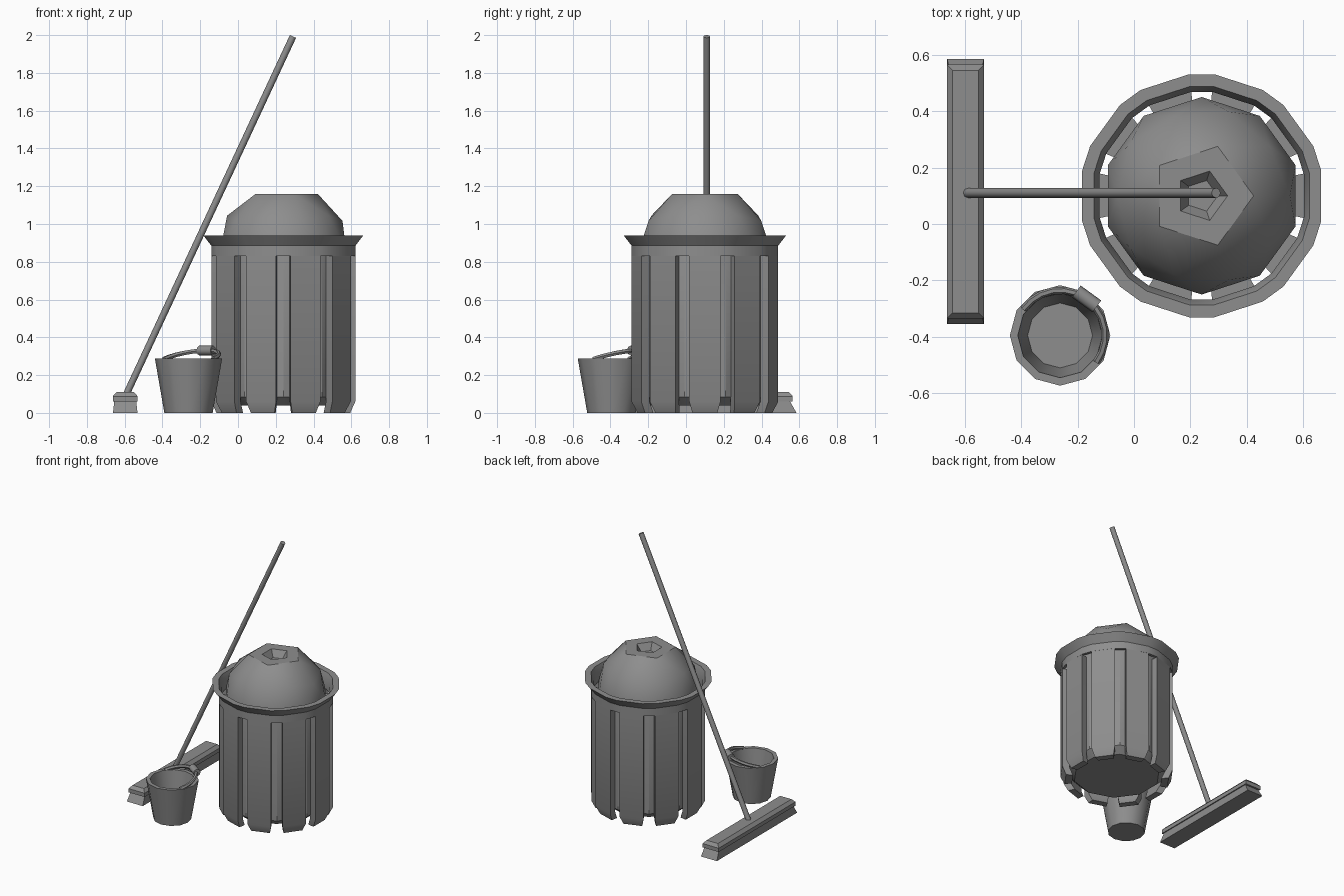
import bpy, bmesh
from math import sin, cos, radians, pi
from mathutils import Vector

if "Cube" in bpy.data.objects:
    bpy.data.objects.remove(bpy.data.objects["Cube"], do_unlink=True)

grey = bpy.data.materials.new("plain_grey")
grey.use_nodes = True
colour = (0.27, 0.27, 0.27, 1)
grey.diffuse_color = colour
grey.node_tree.nodes["Principled BSDF"].inputs["Base Color"].default_value = colour


def finish(bm, name, loc=(0, 0, 0), smooth=30):
    bmesh.ops.recalc_face_normals(bm, faces=bm.faces)
    mesh = bpy.data.meshes.new(name)
    bm.to_mesh(mesh)
    bm.free()
    mesh.materials.append(grey)
    ob = bpy.data.objects.new(name, mesh)
    ob.location = loc
    bpy.context.collection.objects.link(ob)
    bpy.ops.object.select_all(action='DESELECT')
    ob.select_set(True)
    bpy.context.view_layer.objects.active = ob
    bpy.ops.object.shade_smooth_by_angle(angle=radians(smooth))
    return ob


def loft(bm, rings, caps=True, closed=False):
    """Skin a list of point rings with quads."""
    vs = [[bm.verts.new(p) for p in ring] for ring in rings]
    pairs = list(zip(vs, vs[1:])) + ([(vs[-1], vs[0])] if closed else [])
    n = len(vs[0])
    for a, b in pairs:
        for i in range(n):
            j = (i + 1) % n
            bm.faces.new((a[i], a[j], b[j], b[i]))
    if caps and not closed:
        bm.faces.new(vs[0])
        bm.faces.new(vs[-1])


def ring(r, z, degrees):
    return [(r * cos(radians(a)), r * sin(radians(a)), z) for a in degrees]


def rect(hx, hy, z):
    return [(-hx, -hy, z), (hx, -hy, z), (hx, hy, z), (-hx, hy, z)]


def tube(name, points, radius, sides, loc=(0, 0, 0)):
    bm = bmesh.new()
    pts = [Vector(p) for p in points]
    rings = []
    for i, p in enumerate(pts):
        d = (pts[min(i + 1, len(pts) - 1)] - pts[max(i - 1, 0)]).normalized()
        side = d.cross(Vector((0, 0, 1))).normalized()
        up = side.cross(d)
        rings.append([p + radius * (side * cos(2 * pi * k / sides) + up * sin(2 * pi * k / sides))
                      for k in range(sides)])
    loft(bm, rings)
    return finish(bm, name, loc, 50)


# Bin: domed core, half icosphere with a recessed pentagon on top
BIN = (0.24, 0.10, 0)
R, DOME_Z = 0.35, 0.86
bm = bmesh.new()
bmesh.ops.create_icosphere(bm, subdivisions=2, radius=R)
bmesh.ops.delete(bm, geom=[v for v in bm.verts if v.co.z < -0.02], context='VERTS')
pole = max(bm.verts, key=lambda v: v.co.z)
bmesh.ops.dissolve_verts(bm, verts=[pole])
bmesh.ops.translate(bm, verts=bm.verts, vec=(0, 0, DOME_Z))
for scale, drop in ((0.5, 0), (0.62, 0.05)):
    bm.faces.ensure_lookup_table()
    cap = [f for f in bm.faces if len(f.verts) == 5]
    cap = bmesh.ops.extrude_discrete_faces(bm, faces=cap)["faces"]
    for v in cap[0].verts:
        v.co = (v.co.x * scale, v.co.y * scale, v.co.z - drop)
decagon = [18 + 36 * k for k in range(10)]
loft(bm, [ring(0.30, 0.04, decagon), ring(R, 0.085, decagon), ring(R, DOME_Z, decagon)], caps=False)
bmesh.ops.remove_doubles(bm, verts=bm.verts, dist=0.001)
bmesh.ops.holes_fill(bm, edges=[e for e in bm.edges if e.is_boundary], sides=0)
finish(bm, "bin_core_and_dome", BIN)

# Bin: ten slats with tapered feet
bm = bmesh.new()
for k in range(10):
    rings = []
    for z, inner, outer, half in ((0, 0.31, 0.36, 10.5), (0.06, 0.34, 0.39, 12.3), (0.83, 0.34, 0.39, 12.3)):
        a = (36 * k - half, 36 * k + half)
        rings.append(ring(inner, z, a) + ring(outer, z, a[::-1]))
    loft(bm, rings)
finish(bm, "bin_slats", BIN)

# Bin: collar with flared rim
bm = bmesh.new()
sides = [18 + 36 * k + s for k in range(10) for s in (-6, 6)]
profile = ((0.37, 0.83), (0.39, 0.83), (0.39, 0.885), (0.433, 0.94), (0.39, 0.94), (0.37, 0.885))
loft(bm, [ring(r, z, sides) for r, z in profile], closed=True)
finish(bm, "bin_collar", BIN)

# Bucket with a tapered wall
BUCKET = (-0.262, -0.395, 0)
bm = bmesh.new()
twelve = range(0, 360, 30)
profile = ((0.128, 0), (0.178, 0.288), (0.15, 0.288), (0.115, 0.03))
loft(bm, [ring(r, z, twelve) for r, z in profile])
finish(bm, "bucket", BUCKET)

# Bucket handle resting on the rim, with its grip
arc = []
for i in range(13):
    t = pi * i / 12
    a = radians(144) - t
    arc.append((0.16 * cos(a), 0.16 * sin(a), 0.285 + 0.045 * sin(t)))
tube("bucket_handle", arc, 0.013, 6, BUCKET)
mid = Vector(arc[6])
along = Vector((sin(radians(54)), -cos(radians(54)), 0)) * 0.045
tube("handle_grip", [mid - along, mid + along], 0.026, 8, BUCKET)

# Broom: bristles, head block and pole
BROOM = (-0.597, 0.115, 0)
bm = bmesh.new()
loft(bm, [rect(0.065, 0.47, 0), rect(0.058, 0.435, 0.062)])
finish(bm, "broom_bristles", BROOM)
bm = bmesh.new()
loft(bm, [rect(0.066, 0.45, 0.06), rect(0.066, 0.45, 0.088), rect(0.046, 0.43, 0.11)])
finish(bm, "broom_head", BROOM)
tube("broom_pole", [(-0.595, 0.11, 0.09), (0.285, 0.11, 1.98), (0.291, 0.11, 1.993)], 0.018, 8)
